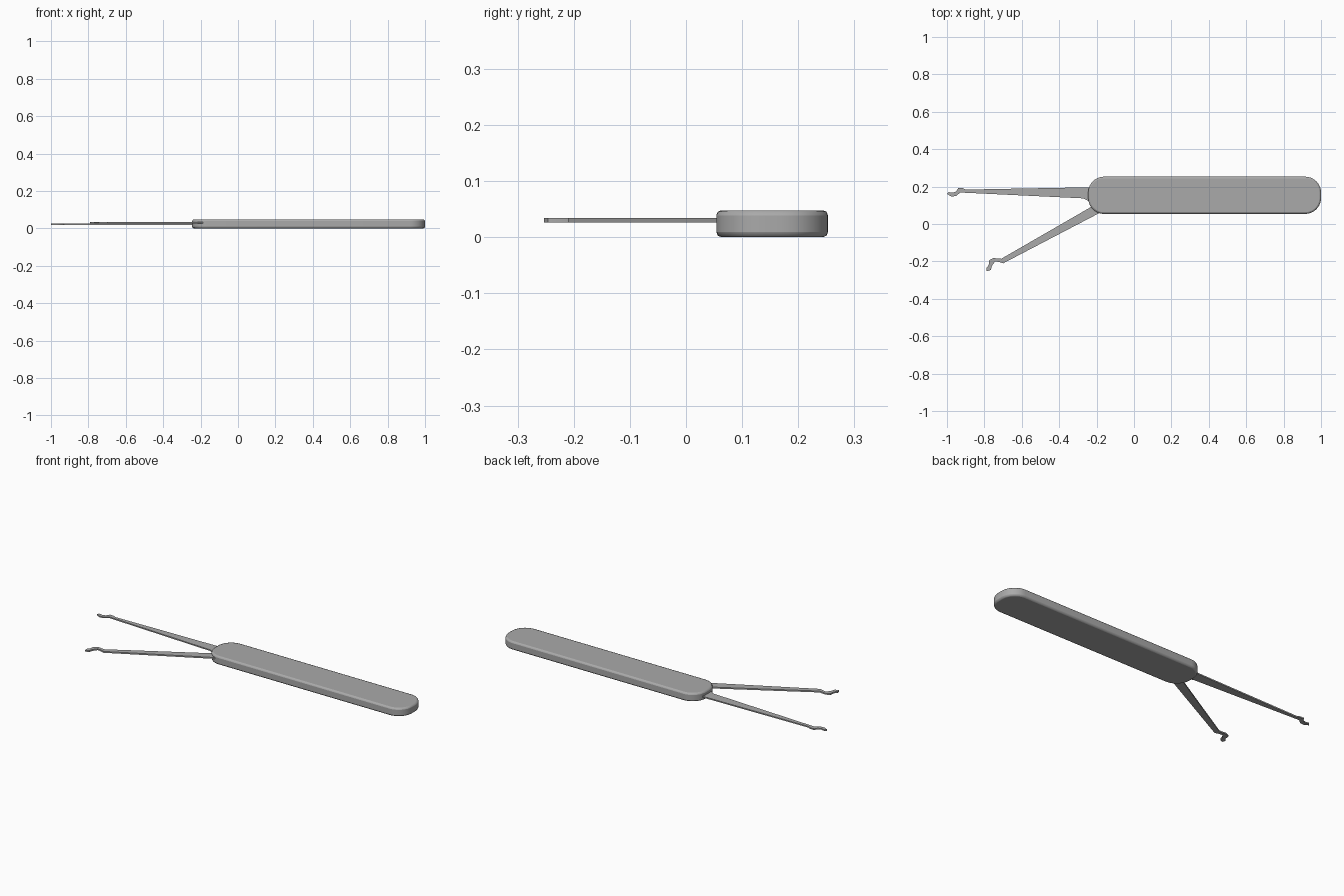
import bpy
import bmesh
from math import cos, sin, pi, radians

cube = bpy.data.objects.get("Cube")
if cube:
    bpy.data.objects.remove(cube, do_unlink=True)

steel = bpy.data.materials.new("grey steel")
steel.use_nodes = True
grey = (0.4, 0.4, 0.4, 1)
steel.diffuse_color = grey
steel.node_tree.nodes["Principled BSDF"].inputs["Base Color"].default_value = grey


def plate(name, outline, bottom, top):
    """Extrude a flat outline between two heights."""
    bm = bmesh.new()
    face = bm.faces.new([bm.verts.new((x, y, bottom)) for x, y in outline])
    ext = bmesh.ops.extrude_face_region(bm, geom=[face])
    verts = [v for v in ext["geom"] if isinstance(v, bmesh.types.BMVert)]
    bmesh.ops.translate(bm, verts=verts, vec=(0, 0, top - bottom))
    bmesh.ops.recalc_face_normals(bm, faces=bm.faces)
    mesh = bpy.data.meshes.new(name)
    bm.to_mesh(mesh)
    bm.free()
    mesh.materials.append(steel)
    obj = bpy.data.objects.new(name, mesh)
    bpy.context.collection.objects.link(obj)
    return obj


def smooth(obj, angle):
    bpy.ops.object.select_all(action="DESELECT")
    obj.select_set(True)
    bpy.context.view_layer.objects.active = obj
    bpy.ops.object.shade_smooth_by_angle(angle=radians(angle))


def rounded_bar(x0, x1, y0, y1, r, steps=10):
    corners = [(x1 - r, y1 - r), (x0 + r, y1 - r), (x0 + r, y0 + r), (x1 - r, y0 + r)]
    return [(cx + r * cos(pi / 2 * (i + k / steps)), cy + r * sin(pi / 2 * (i + k / steps)))
            for i, (cx, cy) in enumerate(corners) for k in range(steps + 1)]


# Handle with softened rims
handle = plate("handle", rounded_bar(-0.245, 1.0, 0.054, 0.253, 0.085), 0, 0.048)
bevel = handle.modifiers.new("rim", "BEVEL")
bevel.width = 0.009
bevel.segments = 2
bevel.limit_method = "ANGLE"
bevel.angle_limit = radians(50)
smooth(handle, 60)

# Straight pick: tapered shank with a wavy tip
straight = [(-0.1, 0.197), (-0.25, 0.196), (-0.9, 0.184), (-0.915, 0.192), (-0.94, 0.192),
            (-0.952, 0.173), (-0.97, 0.167), (-0.992, 0.171), (-1.0, 0.16), (-0.975, 0.147),
            (-0.95, 0.15), (-0.93, 0.168), (-0.9, 0.167), (-0.27, 0.137), (-0.23, 0.115),
            (-0.1, 0.115)]
smooth(plate("straight_pick", straight, 0.018, 0.025), 40)

# Swung-out pick: tapered shank with a hooked tip
swung = [(-0.13, 0.145), (-0.235, 0.088), (-0.71, -0.186), (-0.752, -0.182), (-0.774, -0.194),
         (-0.777, -0.22), (-0.79, -0.236), (-0.787, -0.253), (-0.766, -0.246), (-0.759, -0.223),
         (-0.742, -0.2), (-0.718, -0.204), (-0.699, -0.21), (-0.19, 0.056), (-0.09, 0.11)]
smooth(plate("swung_pick", swung, 0.026, 0.034), 40)
